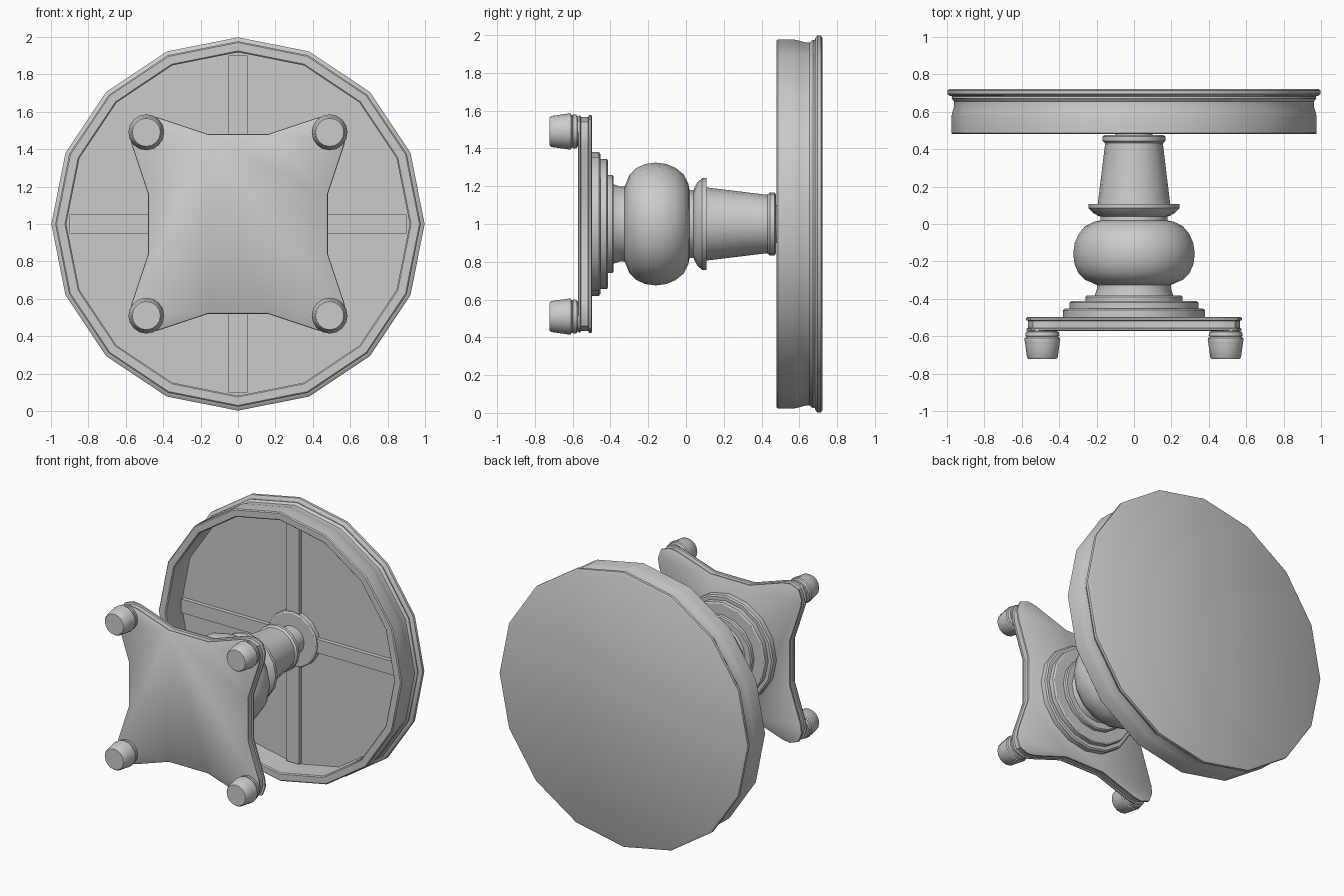
import bpy, bmesh, math

CZ = 1.0  # height of the turning axis; the table lies on its side along y


def finish(bm, name):
    bmesh.ops.recalc_face_normals(bm, faces=bm.faces)
    me = bpy.data.meshes.new(name)
    bm.to_mesh(me)
    bm.free()
    ob = bpy.data.objects.new(name, me)
    bpy.context.collection.objects.link(ob)
    bpy.ops.object.select_all(action='DESELECT')
    ob.select_set(True)
    bpy.context.view_layer.objects.active = ob
    bpy.ops.object.shade_smooth_by_angle(angle=math.radians(35))
    return ob


def skin(name, rings):
    """Bridge a stack of equal-length vertex rings and cap both ends."""
    bm = bmesh.new()
    loops = [[bm.verts.new(p) for p in r] for r in rings]
    n = len(loops[0])
    for a, b in zip(loops, loops[1:]):
        for i in range(n):
            j = (i + 1) % n
            bm.faces.new((a[i], a[j], b[j], b[i]))
    bm.faces.new(loops[0])
    bm.faces.new(loops[-1])
    return finish(bm, name)


def lathe(name, profile, cx=0.0, cz=CZ, seg=16):
    """Turn (radius, y) pairs about an axis parallel to y."""
    angs = [2 * math.pi * i / seg for i in range(seg)]
    return skin(name, [[(cx + r * math.cos(a), y, cz + r * math.sin(a)) for a in angs]
                       for r, y in profile])


def box(name, sx, sy, sz, y):
    bm = bmesh.new()
    bmesh.ops.create_cube(bm, size=1)
    for v in bm.verts:
        v.co = (v.co.x * sx, v.co.y * sy + y, v.co.z * sz + CZ)
    return finish(bm, name)


# Round top with moulded edge, apron and hollow underside
lathe("table_top", [
    (0.985, 0.722), (0.998, 0.715), (0.998, 0.695), (0.985, 0.685), (0.972, 0.682),
    (0.975, 0.672), (0.962, 0.655), (0.962, 0.63), (0.972, 0.595), (0.977, 0.57),
    (0.977, 0.487), (0.97, 0.48), (0.925, 0.48), (0.918, 0.487), (0.918, 0.66)])

# Crossed braces and mounting disc under the top
box("brace_horizontal", 1.80, 0.035, 0.10, 0.648)
box("brace_vertical", 0.10, 0.034, 1.80, 0.648)
lathe("mounting_disc", [(0.20, 0.662), (0.20, 0.625), (0.19, 0.618), (0.10, 0.618)])

# Tapered column with collar and flange
lathe("column", [
    (0.10, 0.63), (0.10, 0.476), (0.155, 0.476), (0.168, 0.468), (0.168, 0.445),
    (0.155, 0.432), (0.155, 0.425), (0.194, 0.105), (0.243, 0.108), (0.243, 0.085),
    (0.22, 0.06), (0.188, 0.042), (0.178, 0.04), (0.182, 0.01), (0.182, -0.01)])

# Swelling bulb
lathe("bulb", [
    (0.185, 0.018), (0.215, 0.012), (0.262, -0.012), (0.297, -0.055), (0.318, -0.105),
    (0.325, -0.16), (0.318, -0.215), (0.297, -0.262), (0.262, -0.298), (0.20, -0.325)])

# Stepped rings beneath the bulb
lathe("stepped_rings", [
    (0.20, -0.315), (0.197, -0.345), (0.21, -0.383), (0.252, -0.383), (0.26, -0.39),
    (0.26, -0.413), (0.335, -0.413), (0.345, -0.42), (0.345, -0.453), (0.37, -0.453),
    (0.38, -0.461), (0.38, -0.505)])

# Base plate with four drawn-out corners and a grooved edge
corner = [(0.575, 0.43), (0.583, 0.49), (0.558, 0.558), (0.49, 0.583), (0.43, 0.575), (0.16, 0.485)]
outline = []
for q in range(4):
    c, s = round(math.cos(q * math.pi / 2)), round(math.sin(q * math.pi / 2))
    for x, z in [(0.485, 0.16)] + corner:
        outline.append((x * c - z * s, x * s + z * c))
skin("base_plate", [[(x * k, y, CZ + z * k) for x, z in outline] for k, y in [
    (0.975, -0.497), (0.99, -0.502), (0.99, -0.514), (0.97, -0.518),
    (0.97, -0.555), (0.985, -0.56), (0.985, -0.568), (0.97, -0.573)]])

# Turned feet
for sx, side in ((-1, "left"), (1, "right")):
    for sz, level in ((-1, "lower"), (1, "upper")):
        lathe(f"foot_{level}_{side}", [
            (0.078, -0.565), (0.078, -0.575), (0.088, -0.577), (0.091, -0.598),
            (0.083, -0.602), (0.094, -0.61), (0.096, -0.622), (0.092, -0.637),
            (0.091, -0.65), (0.082, -0.713), (0.075, -0.722)],
            cx=sx * 0.49, cz=CZ + sz * 0.49)
